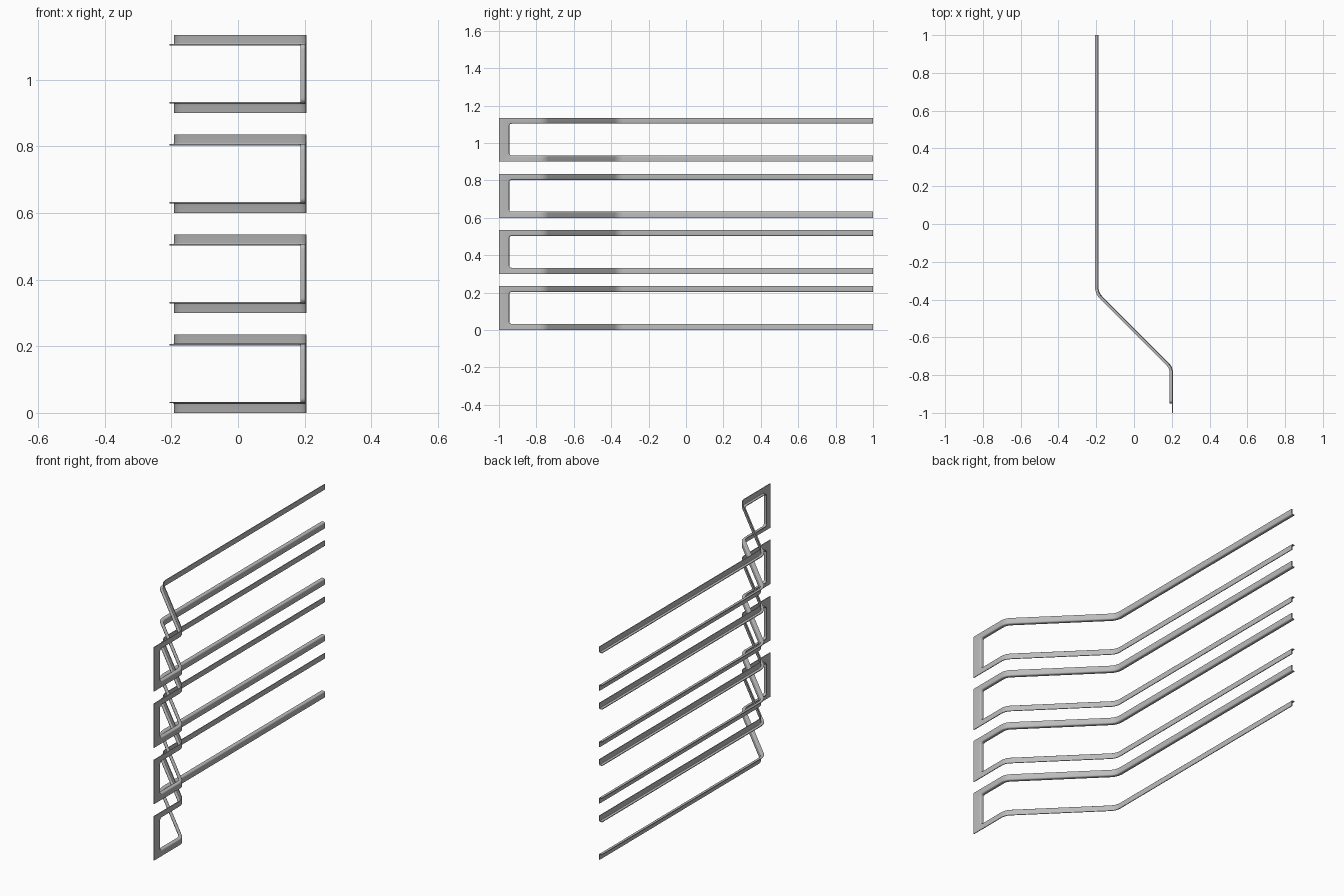
import bpy, bmesh, math
from mathutils import Vector

cube = bpy.data.objects.get("Cube")
if cube:
    bpy.data.objects.remove(cube, do_unlink=True)

# Sheet metal sizes
THICK = 0.004
FLANGE = 0.018        # depth of the folded inner edge
BEND = 0.007          # fold radius
HEIGHT = 0.235
Z_LOW, Z_HIGH = 0.033, 0.203   # window opening
FRONT = 0.055         # width of the front upright
CORNER = 0.012        # window corner radius
PITCH, COUNT = 0.3, 4

steel = bpy.data.materials.new("steel_grey")
steel.use_nodes = True
grey = (0.5, 0.5, 0.5, 1)
steel.diffuse_color = grey
steel.node_tree.nodes["Principled BSDF"].inputs["Base Color"].default_value = grey


def fillet(a, b, c, radius, steps=6):
    """Rounded corner of a plan path: list of (point, tangent)."""
    t0, t1 = (b - a).normalized(), (c - b).normalized()
    turn = t0.angle_signed(t1)          # clockwise positive
    side = -1 if turn > 0 else 1
    start = b - t0 * radius * math.tan(abs(turn) / 2)
    centre = start + Vector((-t0.y, t0.x)) * side * radius
    out = []
    for i in range(steps + 1):
        ang = side * abs(turn) * i / steps
        ca, sa = math.cos(ang), math.sin(ang)
        t = Vector((t0.x * ca - t0.y * sa, t0.x * sa + t0.y * ca))
        out.append((centre - Vector((-t.y, t.x)) * side * radius, t))
    return out


# Plan path of the web: front, jog, long straight run
X_FRONT, JOG = 0.206, 0.394
corners = [Vector(p) for p in ((X_FRONT, -1), (X_FRONT, -0.757),
                               (X_FRONT - JOG, -0.757 + JOG), (X_FRONT - JOG, 1))]
back = Vector((0, 1))
plan = fillet(*corners[0:3], 0.07) + fillet(*corners[1:4], 0.07) + [(corners[3], back)]


def front_place(s, z, d):
    """Position in the straight front part."""
    return Vector((X_FRONT - d, -1 + s, z))


def rail_sections(z_edge, z_outer, sign):
    """Cross-sections along one rail, from front to back."""
    rings = []
    for p, t in plan:
        n = Vector((-t.y, t.x))
        ring = []
        for depth, inset in section():
            q = p + n * depth
            z = z_outer if inset is None else z_edge - sign * inset
            ring.append(Vector((q.x, q.y, z)))
        rings.append(ring)
    return rings


def section(steps=4):
    """(depth, distance from window edge); None marks the outer edge."""
    pts = [(0, None)]
    for i in range(steps + 1):
        a = math.pi / 2 * i / steps
        pts.append((BEND * (1 - math.cos(a)), BEND * (1 - math.sin(a))))
    return pts + [(FLANGE, 0)]


def corner_sections(z_edge, z_outer, sign, steps=6):
    """Cross-sections round one window corner, from rail to upright."""
    rings = []
    for i in range(steps + 1):
        a = math.pi / 2 * i / steps
        ns, nz = math.sin(a), sign * math.cos(a)      # towards the window
        cs, cz = FRONT + CORNER, z_edge + sign * CORNER
        ps, pz = cs - ns * CORNER, cz - nz * CORNER
        if i * 2 == steps:
            outer = (0, z_outer)
        elif i * 2 < steps:
            outer = (ps * (1 - 2 * i / steps), z_outer)
        else:
            outer = (0, z_outer + (pz - z_outer) * (2 * i / steps - 1))
        ring = []
        for depth, inset in section():
            s, z = outer if inset is None else (ps - ns * inset, pz - nz * inset)
            ring.append(front_place(s, z, depth))
        rings.append(ring)
    return rings


def build_frame(name, z_base):
    rings = rail_sections(Z_LOW, 0, 1)[::-1] + corner_sections(Z_LOW, 0, 1)
    rings += corner_sections(Z_HIGH, HEIGHT, -1)[::-1] + rail_sections(Z_HIGH, HEIGHT, -1)
    bm = bmesh.new()
    rows = [[bm.verts.new(v) for v in ring] for ring in rings]
    for r0, r1 in zip(rows, rows[1:]):
        for i in range(len(r0) - 1):
            bm.faces.new((r0[i], r0[i + 1], r1[i + 1], r1[i]))
    # Web must face +x
    bm.normal_update()
    if sum(f.normal.x * f.calc_area() for f in bm.faces) < 0:
        bmesh.ops.reverse_faces(bm, faces=bm.faces[:])
    mesh = bpy.data.meshes.new(name)
    bm.to_mesh(mesh)
    bm.free()
    mesh.materials.append(steel)
    obj = bpy.data.objects.new(name, mesh)
    bpy.context.collection.objects.link(obj)
    obj.location.z = z_base
    sheet = obj.modifiers.new("sheet_thickness", "SOLIDIFY")
    sheet.thickness = THICK
    sheet.offset = -1
    bpy.ops.object.select_all(action="DESELECT")
    bpy.context.view_layer.objects.active = obj
    obj.select_set(True)
    bpy.ops.object.modifier_apply(modifier=sheet.name)
    bpy.ops.object.shade_smooth_by_angle(angle=math.radians(35))


# Stack of four identical trim frames
for k in range(COUNT):
    build_frame(f"trim_frame_{k + 1}", k * PITCH)
